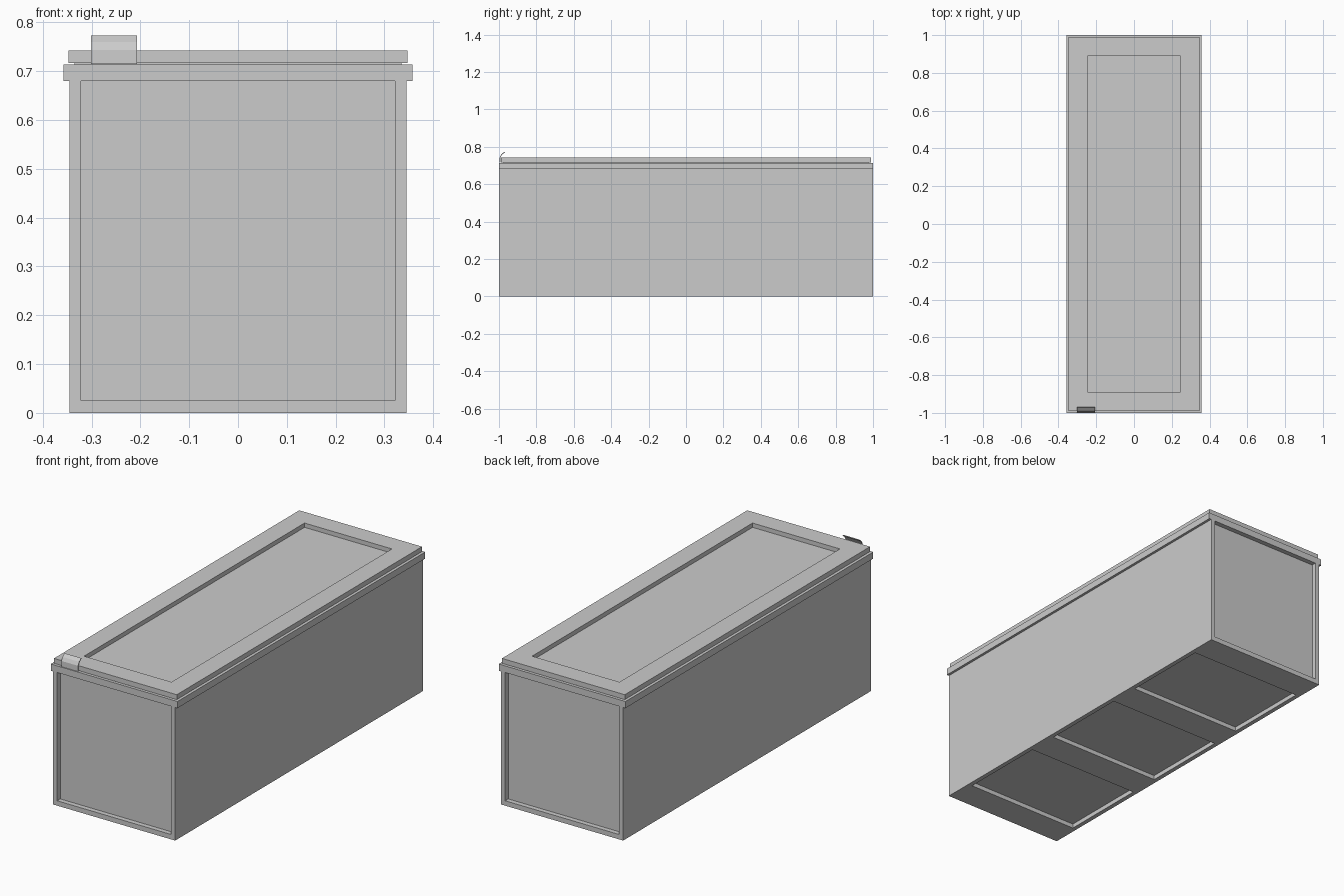
import bpy
import bmesh

cube = bpy.data.objects.get("Cube")
if cube:
    bpy.data.objects.remove(cube, do_unlink=True)

# Single flat grey
grey = bpy.data.materials.new("grey_metal")
grey.use_nodes = True
GREY = (0.6, 0.6, 0.6, 1)
grey.diffuse_color = GREY
grey.node_tree.nodes["Principled BSDF"].inputs["Base Color"].default_value = GREY


def make_object(name, bm):
    bmesh.ops.recalc_face_normals(bm, faces=bm.faces)
    mesh = bpy.data.meshes.new(name)
    bm.to_mesh(mesh)
    bm.free()
    mesh.materials.append(grey)
    obj = bpy.data.objects.new(name, mesh)
    bpy.context.collection.objects.link(obj)
    return obj


def box(name, x, y, z):
    """Box from (min, max) ranges on each axis."""
    bm = bmesh.new()
    bmesh.ops.create_cube(bm, size=1)
    for v in bm.verts:
        for i, (lo, hi) in enumerate((x, y, z)):
            v.co[i] = lo if v.co[i] < 0 else hi
    return make_object(name, bm)


def cut(obj, x, y, z):
    """Carve a rectangular recess out of a part."""
    cutter = box("cutter", x, y, z)
    cutter.hide_render = True
    mod = obj.modifiers.new("recess", 'BOOLEAN')
    mod.operation = 'DIFFERENCE'
    mod.solver = 'EXACT'
    mod.object = cutter
    bpy.context.view_layer.objects.active = obj
    bpy.ops.object.modifier_apply(modifier=mod.name)
    bpy.data.objects.remove(cutter, do_unlink=True)


def sym(half):
    return (-half, half)


WALL = 0.025
INNER = 0.322

# Body with recessed end panels and three shallow pans underneath
body = box("body", sym(0.345), sym(1), (0, 0.68))
for end in (-1, 1):
    span = sorted((end * (1 - WALL), end * 1.1))
    cut(body, sym(INNER), span, (WALL, 0.75))
for centre in (-0.62, 0, 0.62):
    cut(body, sym(INNER), (centre - 0.23, centre + 0.23), (-0.1, 0.022))

# Rim overhanging the long sides, and the narrow seam under the lid
box("rim", sym(0.358), sym(1), (0.68, 0.714))
box("lid_seam", sym(0.335), sym(0.975), (0.71, 0.72))

# Lid with a sunken panel
lid = box("lid", sym(0.347), sym(0.99), (0.717, 0.742))
cut(lid, sym(0.247), sym(0.89), (0.719, 0.8))

# Bent latch tab on the front edge of the lid
bm = bmesh.new()
profile = [(-0.995, 0.715), (-0.994, 0.743), (-0.985, 0.759), (-0.969, 0.772)]
rows = [[bm.verts.new((x, y, z)) for x in (-0.301, -0.207)] for y, z in profile]
for a, b in zip(rows, rows[1:]):
    bm.faces.new((a[0], a[1], b[1], b[0]))
tab = make_object("latch_tab", bm)
solid = tab.modifiers.new("thickness", 'SOLIDIFY')
solid.thickness = 0.004
solid.offset = 0
